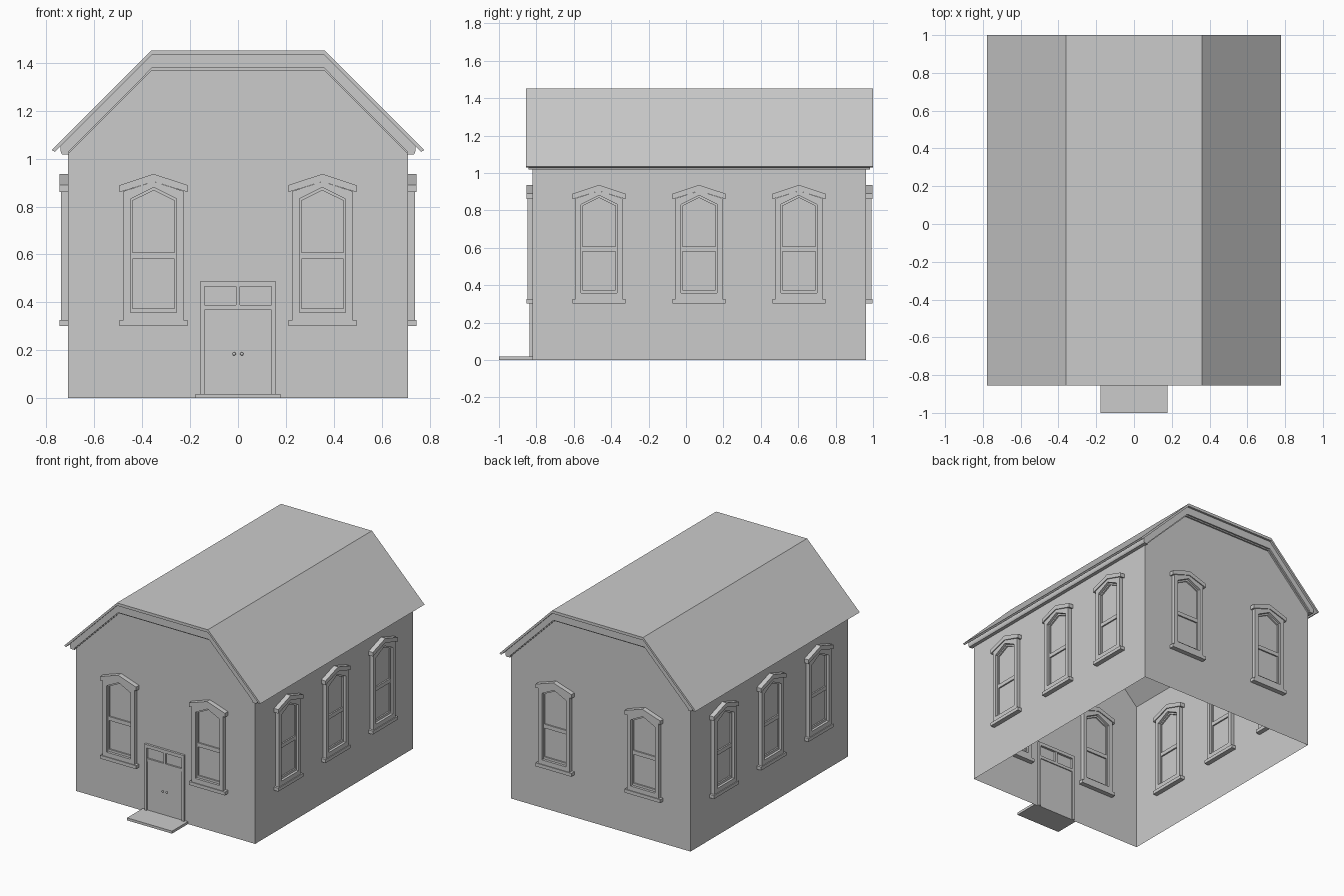
import bpy, bmesh, math
from mathutils import Matrix

if "Cube" in bpy.data.objects:
    bpy.data.objects.remove(bpy.data.objects["Cube"])

FRONT, BACK, HALF_W = -0.82, 0.963, 0.71


def finish(bm, name):
    bmesh.ops.recalc_face_normals(bm, faces=bm.faces)
    me = bpy.data.meshes.new(name)
    bm.to_mesh(me)
    bm.free()
    return me


def add(name, me, matrix=Matrix()):
    ob = bpy.data.objects.new(name, me)
    ob.matrix_world = matrix
    bpy.context.collection.objects.link(ob)
    return ob


def prism(bm, pts, y0, y1):
    """Extrude an (x, z) outline from y0 to y1."""
    a = [bm.verts.new((x, y0, z)) for x, z in pts]
    b = [bm.verts.new((x, y1, z)) for x, z in pts]
    bm.faces.new(a)
    bm.faces.new(b[::-1])
    for i in range(len(pts)):
        j = (i + 1) % len(pts)
        bm.faces.new((a[i], b[i], b[j], a[j]))


def box(bm, x0, x1, y0, y1, z0, z1):
    prism(bm, [(x0, z0), (x1, z0), (x1, z1), (x0, z1)], y0, y1)


def ring(bm, outer, inner, depth):
    """Extruded border between two outlines, symmetric about y = 0."""
    loops = [[bm.verts.new((x, y, z)) for x, z in pts]
             for pts, y in ((outer, -depth), (inner, -depth), (inner, depth), (outer, depth))]
    for k in range(4):
        p, q = loops[k], loops[(k + 1) % 4]
        for i in range(len(p)):
            j = (i + 1) % len(p)
            bm.faces.new((p[i], p[j], q[j], q[i]))


def arch(hw, bottom, shoulder, apex):
    return [(-hw, bottom), (hw, bottom), (hw, shoulder), (0, apex), (-hw, shoulder)]


def mirrored(half):
    """Close a right-hand open profile by mirroring it in x."""
    return half + [(-x, z) for x, z in reversed(half)]


def slope(x, drop):
    """Roof line height at x, lowered by drop."""
    return 1.452 - drop - max(0, x - 0.36)


# Walls: open shell without floor; the roof slab closes the top
bm = bmesh.new()
prism(bm, mirrored([(HALF_W, 0), (HALF_W, slope(HALF_W, 0.02)), (0.36, slope(0.36, 0.02))]),
      FRONT, BACK)
bmesh.ops.recalc_face_normals(bm, faces=bm.faces)
gone = [f for f in bm.faces if abs(f.normal.z) > 0.1]
bmesh.ops.delete(bm, geom=gone, context='FACES')
add("walls", finish(bm, "walls"))

# Roof slab
bm = bmesh.new()
prism(bm, mirrored([(0.36, slope(0.36, 0.02)), (0.764, slope(0.764, 0.02)),
                    (0.777, slope(0.777, 0)), (0.36, slope(0.36, 0))]), -0.855, 1.0)
add("roof", finish(bm, "roof"))

# Stepped trim boards under the roof at both gables
for name, wall, out in (("front", FRONT, -1), ("back", BACK, 1)):
    bm = bmesh.new()
    prism(bm, mirrored([(0.36, slope(0.36, 0.075)), (0.705, 1.03), (0.705, 1.018), (0.735, 1.018),
                        (0.74, 1.03), (0.74, slope(0.74, 0.02)), (0.36, slope(0.36, 0.02))]),
          wall, wall + 0.022 * out)
    prism(bm, mirrored([(0.36, slope(0.36, 0.084)), (HALF_W, slope(HALF_W, 0.084)),
                        (HALF_W, slope(HALF_W, 0.07)), (0.36, slope(0.36, 0.07))]),
          wall, wall + 0.011 * out)
    add(name + "_gable_trim", finish(bm, name + "_gable_trim"))

# Eave trim along the sides
for name, s in (("left", -1), ("right", 1)):
    bm = bmesh.new()
    half = [(HALF_W, 1.018), (0.735, 1.018), (0.74, 1.03), (0.74, slope(0.74, 0.02)),
            (HALF_W, slope(HALF_W, 0.02))]
    prism(bm, [(s * x, z) for x, z in half], FRONT, BACK)
    add(name + "_eave_trim", finish(bm, name + "_eave_trim"))

# Window part meshes, shared by all ten windows
opening = arch(0.096, 0.358, 0.832, 0.88)
bm = bmesh.new()
ring(bm, arch(0.125, 0.325, 0.864, 0.904), opening, 0.028)
frame = finish(bm, "window_frame")
bm = bmesh.new()
ring(bm, opening, arch(0.088, 0.374, 0.824, 0.867), 0.01)
box(bm, -0.088, 0.088, -0.01, 0.01, 0.58, 0.608)
sash = finish(bm, "window_sash")
bm = bmesh.new()
prism(bm, [(-0.142, 0.86), (0, 0.904), (0.142, 0.86), (0.142, 0.889), (0, 0.936), (-0.142, 0.889)],
      -0.034, 0.034)
hood = finish(bm, "window_hood")
bm = bmesh.new()
box(bm, -0.142, 0.142, -0.034, 0.034, 0.302, 0.326)
sill = finish(bm, "window_sill")

# Place windows centred in the wall plane
spots = [(x, y, 0) for x in (-0.352, 0.352) for y in (FRONT, BACK)]
spots += [(x, y, math.pi / 2) for x in (-HALF_W, HALF_W) for y in (-0.465, 0.07, 0.604)]
for x, y, turn in spots:
    m = Matrix.Translation((x, y, 0)) @ Matrix.Rotation(turn, 4, 'Z')
    for me in (frame, sash, hood, sill):
        add(me.name, me, m)

# Door frame with transom bars
bm = bmesh.new()
d0, d1 = FRONT - 0.016, FRONT + 0.016
for s in (-1, 1):
    box(bm, *sorted((s * 0.139, s * 0.156)), d0, d1, 0, 0.49)
box(bm, -0.139, 0.139, d0, d1, 0.466, 0.49)
box(bm, -0.139, 0.139, d0 + 0.004, d1 - 0.004, 0.368, 0.389)
box(bm, -0.009, 0.009, d0 + 0.004, d1 - 0.004, 0.389, 0.466)
add("door_frame", finish(bm, "door_frame"))

# Door leaf
bm = bmesh.new()
box(bm, -0.139, 0.139, FRONT - 0.005, FRONT + 0.005, 0, 0.368)
add("door", finish(bm, "door"))

# Door knobs
bm = bmesh.new()
for x in (-0.016, 0.016):
    bmesh.ops.create_uvsphere(bm, u_segments=12, v_segments=8, radius=0.007,
                              matrix=Matrix.Translation((x, FRONT - 0.009, 0.185)))
knobs = add("door_knobs", finish(bm, "door_knobs"))
knobs.data.shade_smooth()

# Front step
bm = bmesh.new()
box(bm, -0.178, 0.178, -1.0, FRONT, 0, 0.018)
add("step", finish(bm, "step"))
